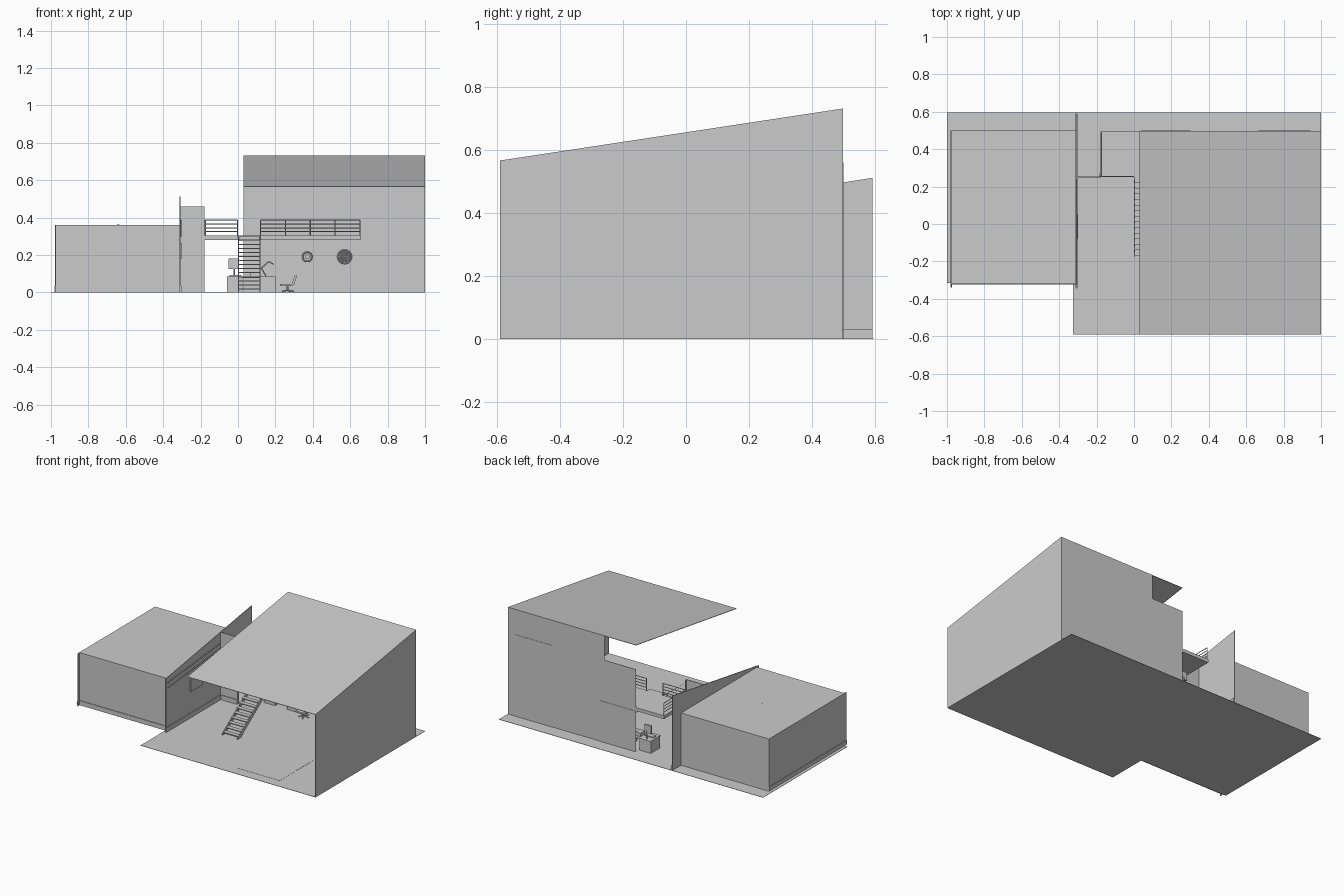
import bpy, bmesh, math
from mathutils import Vector

if "Cube" in bpy.data.objects:
    bpy.data.objects.remove(bpy.data.objects["Cube"])


def box(name, x0, x1, y0, y1, z0, z1):
    bm = bmesh.new()
    bmesh.ops.create_cube(bm, size=1)
    for v in bm.verts:
        v.co = Vector(((x0 + x1) / 2 + v.co.x * (x1 - x0),
                       (y0 + y1) / 2 + v.co.y * (y1 - y0),
                       (z0 + z1) / 2 + v.co.z * (z1 - z0)))
    return finish(name, bm)


def finish(name, bm):
    bmesh.ops.recalc_face_normals(bm, faces=bm.faces)
    me = bpy.data.meshes.new(name)
    bm.to_mesh(me)
    bm.free()
    ob = bpy.data.objects.new(name, me)
    bpy.context.collection.objects.link(ob)
    return ob


def prism(name, pts, axis, start, depth):
    """Extrude a 2D outline along an axis (the outline uses the other two axes in order)."""
    bm = bmesh.new()
    vs = []
    for p in pts:
        c = list(p)
        c.insert(axis, start)
        vs.append(bm.verts.new(c))
    f = bm.faces.new(vs)
    r = bmesh.ops.extrude_face_region(bm, geom=[f])
    d = Vector((0, 0, 0))
    d[axis] = depth
    bmesh.ops.translate(bm, vec=d, verts=[g for g in r['geom'] if isinstance(g, bmesh.types.BMVert)])
    return finish(name, bm)


def rod(name, a, b, r=0.003, sides=6):
    a, b = Vector(a), Vector(b)
    bm = bmesh.new()
    bmesh.ops.create_cone(bm, cap_ends=True, segments=sides, radius1=r, radius2=r, depth=(b - a).length)
    bmesh.ops.transform(bm, matrix=(b - a).to_track_quat('Z', 'Y').to_matrix().to_4x4(), verts=bm.verts)
    bmesh.ops.translate(bm, vec=(a + b) / 2, verts=bm.verts)
    return finish(name, bm)


def ring(name, loc, radius, thick):
    bpy.ops.mesh.primitive_torus_add(location=loc, rotation=(math.pi / 2, 0, 0), major_radius=radius,
                                     minor_radius=thick, major_segments=28, minor_segments=6)
    bpy.context.object.name = name
    bpy.ops.object.shade_smooth_by_angle()


T = 0.003  # sheet thickness

# L-shaped floor
prism("floor", [(-1, .595), (1, .595), (1, -.59), (-.325, -.59), (-.325, -.315), (-1, -.315)], 2, 0, 0.002)

# main hall: side wall, notched back wall, sloping roof
prism("right_wall", [(-.59, 0), (.498, 0), (.498, .73), (-.59, .565)], 0, 1 - T, T)
prism("back_wall", [(.03, 0), (1, 0), (1, .729), (.27, .729), (.27, .565), (.03, .565)], 1, .495, T)
prism("main_roof", [(-.59, .564), (.498, .729), (.498, .732), (-.59, .567)], 0, .03, .97)
for name, x0, x1, h in (("tall_door", .665, .94, .56), ("low_door", .04, .30, .28)):
    box(name, x0, x1, .492, .5, 0, h)
    for x in (x0, x1):
        box(name + "_jamb", x - .003, x + .003, .489, .5, 0, h)
box("door_mullion", .70, .705, .488, .494, 0, .56)

# low left room
box("room_roof", -.975, -.31, -.32, .5, .357, .36)
box("room_front", -.975, -.31, -.32, -.317, 0, .36)
box("room_back", -.975, -.31, .497, .5, 0, .36)
box("room_left_wall", -.978, -.974, -.34, .5, 0, .36)
box("room_front_skirting", -.982, -.302, -.324, -.32, .005, .033)
box("room_left_skirting", -.982, -.978, -.34, .5, .005, .033)
rod("ceiling_lamp", (-.64, .09, .33), (-.64, .09, .362), .006, 12)

# sloping divider wall with return wall, skirting and trim rails
prism("divider_wall", [(-.34, 0), (.592, 0), (.592, .512), (-.34, .365)], 0, -.313, .005)
box("return_wall", -.31, -.18, .25, .255, 0, .46)
box("return_side_wall", -.184, -.18, .25, .27, 0, .46)
box("divider_skirting", -.308, -.302, -.345, .25, .002, .033)
box("divider_rear_skirting", -.308, -.302, .255, .592, .002, .033)
box("return_skirting", -.302, -.18, .245, .25, .002, .033)
for z in (.30, .335):
    rod("divider_rail", (-.305, -.32, z), (-.305, .24, z + .05), .004)
box("wall_picture", -.308, -.300, -.08, .05, .18, .26)

# raised gallery and its railings
box("gallery_floor", -.18, .655, .25, .495, .28, .303)


def railing(a, b, posts):
    a, b = Vector(a), Vector(b)
    for i in range(posts):
        p = a.lerp(b, i / (posts - 1))
        rod("railing_post", p, p + Vector((0, 0, .083)), .003, 4)
    for z in (.022, .042, .062, .083):
        up = Vector((0, 0, z))
        rod("railing_bar", a + up, b + up, .003, 4)


railing((-.175, .254, .303), (-.003, .254, .303), 2)
railing((-.175, .254, .303), (-.175, .49, .303), 2)
railing((.12, .254, .303), (.652, .254, .303), 5)
railing((.652, .254, .303), (.652, .49, .303), 2)

# staircase
for x in (0, .114):
    prism("stair_stringer", [(-.175, 0), (-.145, 0), (.25, .277), (.25, .305), (-.175, .012)], 0, x, .006)
n = 14
for i in range(n):
    y, z = -.17 + i * .42 / n, .303 * (i + 1) / n
    box("stair_tread", .003, .117, y, y + .03, z - .006, z)

# desk with screen, keyboard and lamp
box("desk_top", -.06, .20, .36, .47, .078, .086)
for x in (-.06, .115):
    box("desk_drawers", x, x + .085, .365, .465, 0, .078)
box("screen", -.05, .0, .44, .448, .125, .18)
rod("screen_stand", (-.02, .45, .086), (-.02, .45, .14), .004)
box("keyboard", -.045, .02, .39, .42, .086, .092)
box("desk_tray", .03, .07, .40, .45, .086, .11)
for a, b in (((.15, .43, .086), (.125, .43, .13)), ((.125, .43, .13), (.165, .43, .165)),
             ((.165, .43, .165), (.19, .42, .15))):
    rod("lamp_arm", a, b, .003)

# low chair
box("chair_seat", .225, .295, .30, .37, .035, .045)
prism("chair_back", [(.285, .04), (.30, .04), (.315, .09), (.303, .09)], 1, .30, .07)
rod("chair_column", (.265, .335, .01), (.265, .335, .036), .006, 8)
for a in range(5):
    t = a * math.tau / 5
    rod("chair_foot", (.265, .335, .012), (.265 + .035 * math.cos(t), .335 + .035 * math.sin(t), .005), .004)

# round wall ornaments
ring("small_ring", (.37, .488, .19), .025, .004)
rod("small_hub", (.37, .494, .19), (.37, .486, .19), .013, 16)
for r in (.036, .025, .013):
    ring("large_ring", (.57, .488, .19), r, .004)
for k in range(3):
    t = k * math.pi / 3
    d = Vector((.036 * math.cos(t), 0, .036 * math.sin(t)))
    c = Vector((.57, .488, .19))
    rod("large_ring_spoke", c - d, c + d, .002)

# floor mat
box("floor_mat", .36, .68, -.52, .05, .001, .003)
